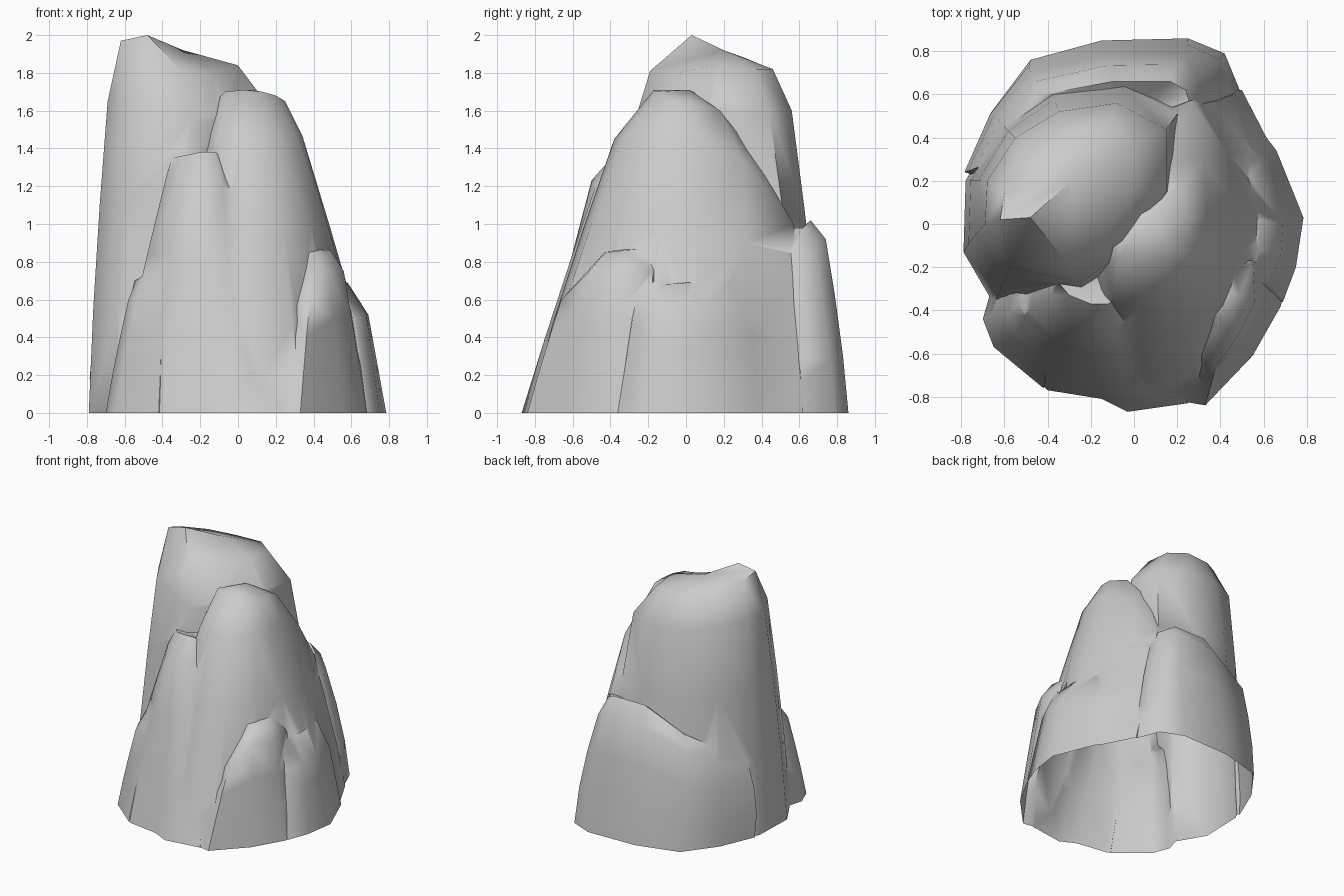
import bpy, bmesh, math
from mathutils import Vector

parts = []


def rock(name, base, shoulder, crown, bulge=0.03, peak=None):
    """Closed boulder lofted from base (x,y) through shoulder and crown (x,y,z) rings; root sunk below ground."""
    b = [Vector((x, y, 0)) for x, y in base]
    s = [Vector(p) for p in shoulder]
    c = [Vector(p) for p in crown]
    n = len(b)
    sink = Vector((0, 0, -0.1 - 0.03 * len(parts)))
    rings = [[p + sink for p in b], b]
    for t in (0.33, 0.67):          # slightly swollen flanks
        ring = [p.lerp(q, t) for p, q in zip(b, s)]
        mid = sum(ring, Vector()) / n
        for p in ring:
            p += Vector((p.x - mid.x, p.y - mid.y, 0)) * bulge
        rings.append(ring)
    rings += [s, c]
    bm = bmesh.new()
    vs = [[bm.verts.new(p) for p in r] for r in rings]
    for lo, hi in zip(vs, vs[1:]):
        for i in range(n):
            j = (i + 1) % n
            bm.faces.new((lo[i], lo[j], hi[j], hi[i]))
    top = bm.verts.new(peak or sum(c, Vector()) / n)
    for i in range(n):
        bm.faces.new((vs[-1][i], vs[-1][(i + 1) % n], top))
    bm.faces.new(vs[0])
    bmesh.ops.triangulate(bm, faces=bm.faces)
    bmesh.ops.recalc_face_normals(bm, faces=bm.faces)
    me = bpy.data.meshes.new(name)
    bm.to_mesh(me)
    bm.free()
    ob = bpy.data.objects.new(name, me)
    bpy.context.collection.objects.link(ob)
    parts.append(ob)


# tall column at back left
rock("tall_column",
     [(-.79, -.13), (-.65, -.37), (-.2, -.42), (.2, -.2), (.34, .2),
      (.28, .64), (0, .74), (-.4, .67), (-.63, .48), (-.78, .2)],
     [(-.69, 0, 1.65), (-.57, -.2, 1.66), (-.25, -.27, 1.55), (0, -.1, 1.6), (.15, .15, 1.64),
      (.15, .44, 1.6), (-.08, .56, 1.6), (-.35, .52, 1.62), (-.55, .4, 1.65), (-.68, .2, 1.66)],
     [(-.62, .02, 1.97), (-.48, .03, 2.0), (-.3, -.19, 1.81), (-.13, -.05, 1.8), (.0, .16, 1.84),
      (.0, .37, 1.82), (-.12, .46, 1.82), (-.32, .43, 1.83), (-.48, .31, 1.88), (-.6, .15, 1.93)],
     0.02, (-.29, .2, 1.92))

# front right column
rock("front_column",
     [(-.45, -.6), (-.15, -.8), (.05, -.84), (.33, -.82), (.55, -.58),
      (.73, -.2), (.76, .05), (.65, .33), (.5, .62), (0, .5)],
     [(-.14, -.2, 1.5), (-.1, -.33, 1.46), (.03, -.38, 1.45), (.2, -.34, 1.45), (.3, -.22, 1.48),
      (.34, -.1, 1.47), (.34, .05, 1.47), (.32, .3, 1.34), (.26, .57, 1.0), (-.05, .45, 1.0)],
     [(-.1, -.1, 1.67), (-.07, -.15, 1.7), (.03, -.17, 1.71), (.13, -.16, 1.7), (.2, -.12, 1.68),
      (.25, -.06, 1.65), (.25, .03, 1.65), (.21, .18, 1.6), (.14, .32, 1.42), (-.02, .1, 1.66)],
     0.03, (.06, .02, 1.71))

# front left shoulder
rock("front_shoulder",
     [(-.62, -.35), (-.66, -.54), (-.4, -.77), (-.15, -.81), (-.03, -.87), (.25, -.83), (.2, -.4)],
     [(-.37, -.2, 1.27), (-.38, -.33, 1.25), (-.32, -.44, 1.22), (-.2, -.5, 1.23),
      (-.08, -.48, 1.2), (.06, -.41, 1.1), (0, -.1, 1.2)],
     [(-.35, -.2, 1.35), (-.35, -.27, 1.35), (-.3, -.33, 1.36), (-.2, -.37, 1.38),
      (-.12, -.37, 1.38), (-.06, -.33, 1.33), (-.05, -.15, 1.37)])

# low boulder at front left
rock("left_boulder",
     [(-.66, -.3), (-.7, -.44), (-.65, -.57), (-.42, -.76), (-.25, -.6), (-.3, -.3)],
     [(-.57, -.3, .62), (-.58, -.41, .6), (-.54, -.5, .6), (-.4, -.56, .62), (-.3, -.45, .65), (-.3, -.3, .7)],
     [(-.55, -.3, .7), (-.54, -.37, .7), (-.5, -.42, .73), (-.43, -.44, .77), (-.36, -.4, .78), (-.36, -.3, .78)])

# boulder at front right
rock("right_boulder",
     [(.2, -.6), (.1, -.8), (.33, -.84), (.55, -.61), (.68, -.38), (.73, -.15), (.4, 0)],
     [(.28, -.4, .75), (.27, -.58, .55), (.38, -.66, .6), (.48, -.52, .74), (.56, -.36, .75), (.55, -.18, .75), (.4, -.1, .8)],
     [(.36, -.33, .89), (.35, -.41, .85), (.4, -.43, .85), (.45, -.41, .85), (.49, -.33, .86), (.46, -.22, .87), (.4, -.22, .88)],
     0.01)

# low outcrop on the right side
rock("side_outcrop",
     [(.5, -.4), (.69, -.36), (.75, -.2), (.785, .03), (.66, .34), (.5, .55)],
     [(.48, -.32, .5), (.625, -.28, .5), (.68, -.15, .52), (.69, .0, .52), (.59, .3, .45), (.47, .42, .45)],
     [(.48, -.26, .7), (.55, -.24, .7), (.58, -.12, .68), (.58, .02, .69), (.53, .22, .68), (.45, .28, .7)],
     0)

# sloping slab wrapped round the back
rock("back_slab",
     [(-.775, .25), (-.66, .52), (-.48, .76), (-.15, .85), (.25, .86), (.42, .79), (.49, .62), (.3, .4), (-.5, .15)],
     [(-.73, .26, .56), (-.62, .49, .64), (-.46, .66, .74), (-.12, .735, .9), (.2, .74, .92),
      (.29, .68, .85), (.32, .56, .85), (.2, .4, .9), (-.5, .15, .62)],
     [(-.69, .27, .64), (-.58, .45, .73), (-.42, .6, .84), (-.1, .66, 1.02), (.17, .66, 1.02),
      (.24, .62, .98), (.26, .55, .98), (.15, .42, .98), (-.5, .25, .7)],
     0.04)

# fuse the boulders into one outer shell
body = parts[0]
bpy.context.view_layer.objects.active = body
body.select_set(True)
for other in parts[1:]:
    mod = body.modifiers.new("fuse", 'BOOLEAN')
    mod.operation = 'UNION'
    mod.solver = 'EXACT'
    mod.object = other
    bpy.ops.object.modifier_apply(modifier=mod.name)
    bpy.data.objects.remove(other)

# cut level with the ground, leaving the underside open
bm = bmesh.new()
bm.from_mesh(body.data)
bmesh.ops.bisect_plane(bm, geom=bm.verts[:] + bm.edges[:] + bm.faces[:],
                       plane_co=(0, 0, 0), plane_no=(0, 0, 1), clear_inner=True)
bmesh.ops.remove_doubles(bm, verts=bm.verts, dist=0.002)
bm.to_mesh(body.data)
bm.free()
body.name = "rock_formation"
bpy.ops.object.shade_smooth_by_angle(angle=math.radians(60))
